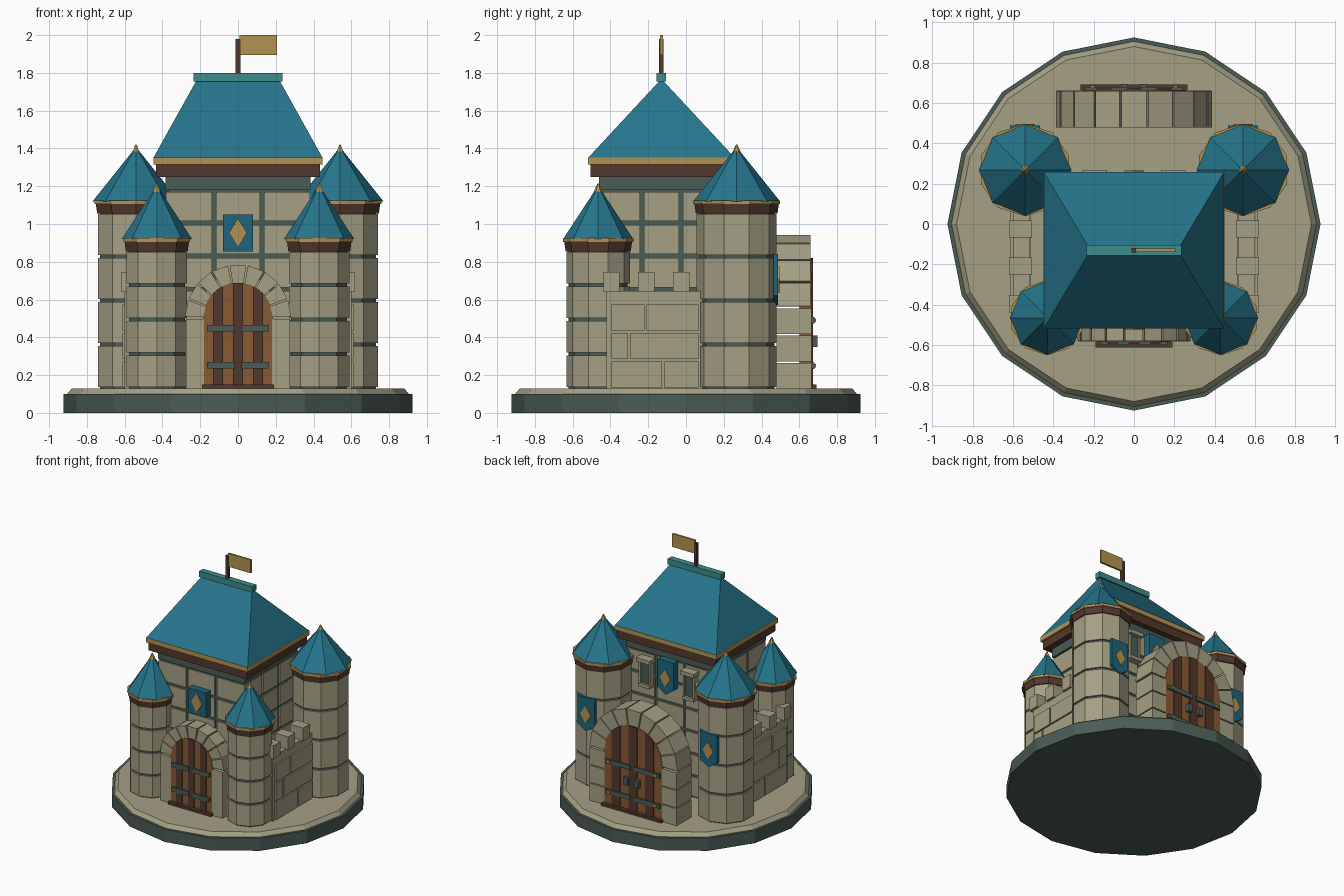
import bpy, bmesh, math

if "Cube" in bpy.data.objects:
    bpy.data.objects.remove(bpy.data.objects["Cube"])

def material(name, rgb):
    m = bpy.data.materials.new(name)
    m.diffuse_color = (*rgb, 1)
    m.use_nodes = True
    m.node_tree.nodes["Principled BSDF"].inputs["Base Color"].default_value = m.diffuse_color
    return m

STONE = material("warm_stone", (.376, .352, .235))
MORTAR = material("dark_green_mortar", (.069, .107, .089))
ROOF = material("roof_teal", (.019, .178, .262))
RIDGE = material("ridge_light_teal", (.048, .262, .255))
BANNER = material("banner_blue", (.012, .13, .205))
GOLD = material("gold", (.45, .296, .085))
WOOD = material("plank_brown", (.25, .103, .033))
DARK = material("dark_wood", (.084, .040, .026))


class Part:
    """Collects simple solids into one flat-shaded object."""
    def __init__(self, name, mat):
        self.name, self.mat, self.bm = name, mat, bmesh.new()

    def loft(self, a, b):
        va = [self.bm.verts.new(p) for p in a]
        vb = [self.bm.verts.new(p) for p in b]
        n = len(va)
        for i in range(n):
            j = (i + 1) % n
            self.bm.faces.new((va[i], va[j], vb[j], vb[i]))
        self.bm.faces.new(va[::-1])
        self.bm.faces.new(vb)
        return self

    def box(self, x0, x1, y0, y1, z0, z1):
        rect = [(x0, y0), (x1, y0), (x1, y1), (x0, y1)]
        return self.loft([(*p, z0) for p in rect], [(*p, z1) for p in rect])

    def prism(self, n, cx, cy, r0, r1, z0, z1):
        ring = lambda r, z: [(cx + r * math.cos(math.pi / 2 + math.tau * k / n),
                              cy + r * math.sin(math.pi / 2 + math.tau * k / n), z) for k in range(n)]
        return self.loft(ring(r0, z0), ring(r1, z1))

    def plate(self, xz, y0, y1):
        return self.loft([(x, y0, z) for x, z in xz], [(x, y1, z) for x, z in xz])

    def done(self):
        bmesh.ops.recalc_face_normals(self.bm, faces=self.bm.faces[:])
        me = bpy.data.meshes.new(self.name)
        self.bm.to_mesh(me)
        self.bm.free()
        me.materials.append(self.mat)
        ob = bpy.data.objects.new(self.name, me)
        bpy.context.collection.objects.link(ob)
        return ob


# Round base
Part("base_rim", MORTAR).prism(16, 0, 0, .925, .925, 0, .1).done()
Part("base_floor", STONE).prism(16, 0, 0, .905, .88, .1, .13).done()

# Keep: mortar core faced with stone blocks
X, Y0, Y1 = .38, -.46, .20
Part("keep_core", MORTAR).box(-X + .01, X - .01, Y0 + .01, Y1 - .01, .13, 1.2).done()
Part("keep_top_band", MORTAR).box(-X - .005, X + .005, Y0, Y1, 1.18, 1.25).done()
blocks = Part("keep_blocks", STONE)
G = .01
for row in range(6):
    z0, z1 = .13 + row * .175 + G, .13 + (row + 1) * .175 - G
    for i in range(3):
        x0 = -X + i * 2 * X / 3 + (G if i else 0)
        x1 = -X + (i + 1) * 2 * X / 3 - (G if i < 2 else 0)
        for ya, yb in ((Y0, Y0 + .02), (Y1 - .02, Y1)):
            blocks.box(x0, x1, ya, yb, z0, z1)
        w = (Y1 - Y0 - .04) / 3
        ya = Y0 + .02 + i * w + (G if i else 0)
        yb = Y0 + .02 + (i + 1) * w - (G if i < 2 else 0)
        for s in (-1, 1):
            blocks.box(s * X, s * (X - .02), ya, yb, z0, z1)
blocks.done()

# Keep roof
YC = -.13
Part("keep_eave_beam", DARK).box(-.435, .435, YC - .375, YC + .375, 1.25, 1.315).done()
Part("keep_gold_trim", GOLD).box(-.448, .448, YC - .388, YC + .388, 1.315, 1.352).done()
corner = [(-1, -1), (1, -1), (1, 1), (-1, 1)]
Part("keep_roof", ROOF).loft([(.447 * a, YC + .387 * b, 1.352) for a, b in corner],
                             [(.22 * a, YC + .008 * b, 1.76) for a, b in corner]).done()
Part("roof_ridge", RIDGE).box(-.235, .235, YC - .025, YC + .025, 1.755, 1.8).done()
Part("flag_pole", DARK).box(-.012, .012, YC - .012, YC + .012, 1.8, 1.98).done()
Part("flag", GOLD).box(.008, .207, YC - .008, YC + .008, 1.895, 2).done()


# Towers
def tower(name, cx, cy, r, top, rr, peak):
    Part(name + "_core", MORTAR).prism(10, cx, cy, r - .012, r - .012, .13, top).done()
    stones = Part(name + "_stones", STONE)
    h = (top - .13) / 4
    for i in range(4):
        stones.prism(10, cx, cy, r, r, .13 + i * h + .008, .13 + (i + 1) * h - .008)
    stones.done()
    Part(name + "_eave", DARK).prism(10, cx, cy, rr - .014, rr - .006, top - .005, top + .05).done()
    Part(name + "_trim", GOLD).prism(10, cx, cy, rr, rr, top + .045, top + .065).done()
    Part(name + "_roof", ROOF).prism(8, cx, cy, rr, .006, top + .06, peak).done()
    Part(name + "_finial", GOLD).prism(6, cx, cy, .024, .004, peak - .025, peak + .02).done()


for side, s in (("left", -1), ("right", 1)):
    tower("front_tower_" + side, s * .43, -.465, .168, .86, .186, 1.195)
    tower("back_tower_" + side, s * .54, .268, .212, 1.06, .23, 1.40)

    # Curtain wall with battlements between the towers
    wall = Part("curtain_wall_" + side, STONE)
    wall.box(s * .515, s * .60, -.42, .1, .13, .645)
    for row, split in enumerate((-.12, -.30, -.215)):
        z = .135 + row * .15
        for a, b in ((-.395, split - .006), (split + .006, .065)):
            wall.box(s * .51, s * .612, a, b, z, z + .138)
    for y in (-.395, -.21, -.025):
        wall.box(s * .505, s * .62, y - .043, y + .043, .64, .745)
    wall.done()


# Arched gates; s is the direction of the outside face
def gate(name, s, y_in, y_out, r, R, spring, stones, courses, straps):
    arch = Part(name + "_arch", STONE)
    for i in range(stones):
        g = .003 / r
        a, b = math.pi * i / stones + g, math.pi * (i + 1) / stones - g
        arch.plate([(q * math.cos(t), spring + q * math.sin(t))
                    for q, t in ((r, a), (R, a), (R, b), (r, b))], s * y_in, s * y_out)
    h = (spring - .13) / courses
    for m in (-1, 1):
        for i in range(courses):
            arch.box(m * r, m * (R - .005), s * y_in, s * (y_out + .005),
                     .13 + i * h, .13 + (i + 1) * h - .008)
    arch.done()
    # Planks cut to the arch curve
    light, dark = Part(name + "_planks", WOOD), Part(name + "_dark_planks", DARK)
    d, w = r + .004, 2 * (r + .004) / 7
    for i in range(7):
        xs = [-d + (i + t / 3) * w for t in range(4)]
        top = [(x, spring + math.sqrt(max(d * d - x * x, 0))) for x in xs]
        part = dark if i % 2 else light
        part.plate([(xs[-1], .13), (xs[0], .13)] + top, s * (y_out - .06),
                   s * (y_out + (.012 if i % 2 else .004)))
    light.done()
    dark.done()
    iron = Part(name + "_straps", MORTAR)
    studs = Part(name + "_studs", GOLD)
    for z in straps:
        for m in (-1, 1):
            iron.box(m * .018, m * (r - .015), s * y_out, s * (y_out + .02), z - .017, z + .017)
            if s > 0:
                studs.box(m * (r - .06), m * (r - .04), s * (y_out + .01), s * (y_out + .027), z - .01, z + .01)
    if s > 0:  # handles
        for m in (-1, 1):
            iron.box(m * .03, m * .065, s * y_out, s * (y_out + .035), .35, .41)
    iron.done()
    studs.done()
    Part(name + "_sill", DARK).box(-r - .01, r + .01, s * (y_out - .02), s * (y_out + .032), .13, .15).done()


gate("front_gate", -1, .45, .58, .18, .28, .505, 9, 1, (.447, .252))
gate("back_gate", 1, .478, .66, .255, .388, .56, 9, 3, (.49, .25))


# Banners with a gold diamond
def banner(name, x, z, w, h, y0, y1, s, pointed):
    tip = [(x, z - h)] if pointed else []
    low = z - h * (.62 if pointed else 1)
    Part(name, BANNER).plate([(x - w, z + h), (x - w, low)] + tip + [(x + w, low), (x + w, z + h)],
                             y0, y1).done()
    dz = .078 if not pointed else .07
    Part(name + "_diamond", GOLD).plate([(x, z - dz), (x + .047, z), (x, z + dz), (x - .047, z)],
                                        y1 - s * .005, y1 + s * .008).done()


banner("front_banner", 0, .953, .08, .098, -.455, -.515, -1, False)
banner("back_banner", 0, 1.05, .07, .135, .19, .257, 1, True)
for side, s in (("left", -1), ("right", 1)):
    banner("tower_banner_" + side, s * .54, .705, .075, .135, .462, .488, 1, True)
    # Back window slits
    x = s * .195
    Part("window_slit_" + side, MORTAR).box(x - .035, x + .035, .19, .235, .94, 1.13).done()
    frame = Part("window_frame_" + side, STONE)
    frame.box(x - .06, x + .06, .19, .268, 1.12, 1.15)
    frame.box(x - .05, x + .05, .19, .255, .92, .945)
    for m in (-1, 1):
        frame.box(x + m * .035, x + m * .05, .19, .245, .94, 1.125)
    frame.done()
